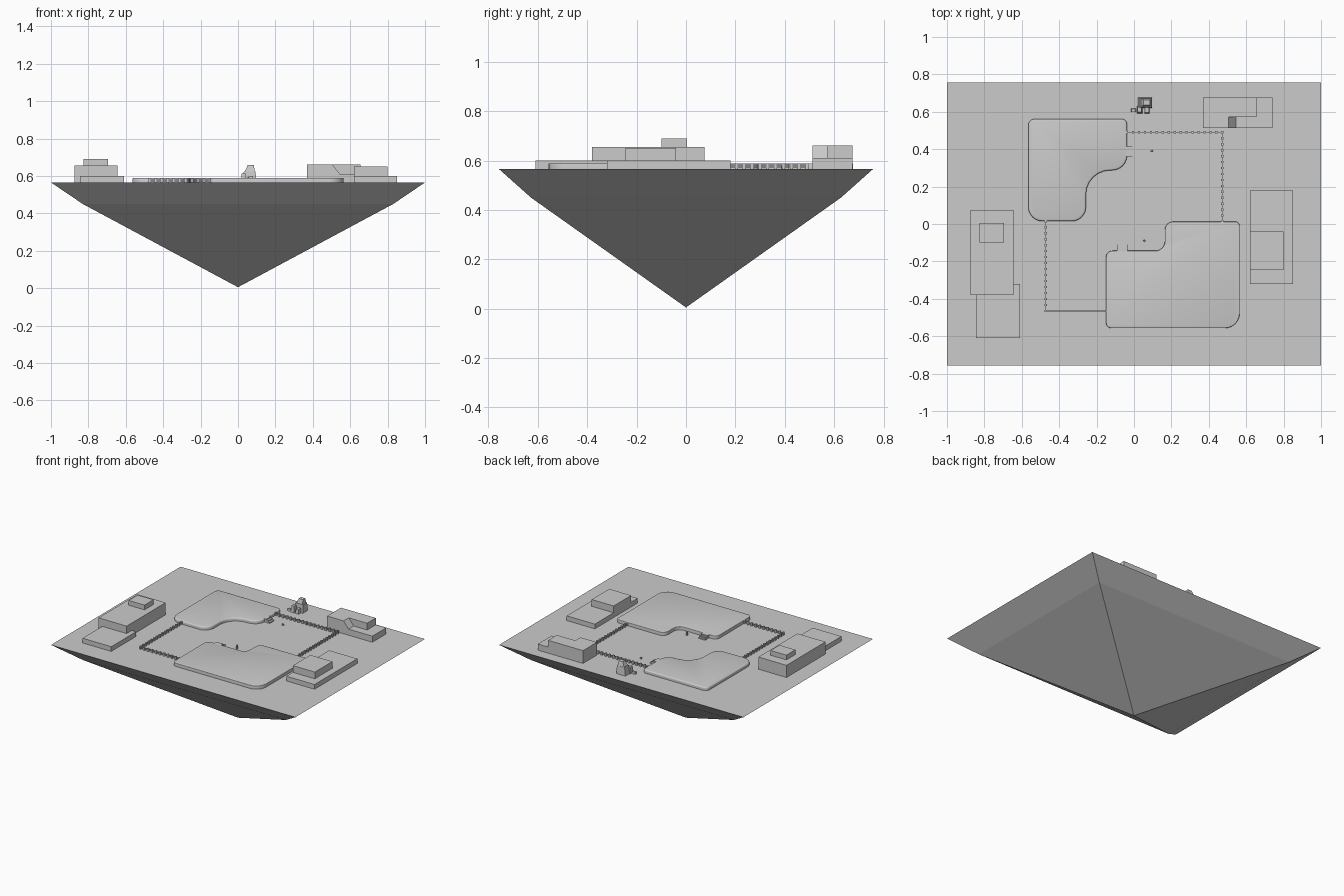
import bpy, bmesh, math
from mathutils import Vector

if "Cube" in bpy.data.objects:
    bpy.data.objects.remove(bpy.data.objects["Cube"])

G = 0.565  # ground level


def finish(name, bm, smooth=False):
    bmesh.ops.recalc_face_normals(bm, faces=bm.faces)
    me = bpy.data.meshes.new(name)
    bm.to_mesh(me)
    bm.free()
    ob = bpy.data.objects.new(name, me)
    bpy.context.collection.objects.link(ob)
    if smooth:
        bpy.ops.object.select_all(action='DESELECT')
        ob.select_set(True)
        bpy.context.view_layer.objects.active = ob
        bpy.ops.object.shade_smooth_by_angle(angle=math.radians(40))
    return ob


def add_box(bm, x0, x1, y0, y1, z0, z1, taper=1.0, lean=(0, 0)):
    vs = bmesh.ops.create_cube(bm, size=1)['verts']
    for v in vs:
        k = taper if v.co.z > 0 else 1
        dx, dy = lean if v.co.z > 0 else (0, 0)
        v.co = Vector(((x0 + x1) / 2 + v.co.x * k * (x1 - x0) + dx,
                       (y0 + y1) / 2 + v.co.y * k * (y1 - y0) + dy,
                       z1 if v.co.z > 0 else z0))


def box(name, *dims):
    bm = bmesh.new()
    add_box(bm, *dims)
    return finish(name, bm)


def prism(bm, pts, axis_vec):
    f = bm.faces.new([bm.verts.new(p) for p in pts])
    r = bmesh.ops.extrude_face_region(bm, geom=[f])
    vs = [e for e in r['geom'] if isinstance(e, bmesh.types.BMVert)]
    bmesh.ops.translate(bm, verts=vs, vec=axis_vec)


# Floating island: inverted pyramid with a flared rim
bm = bmesh.new()
tip = bm.verts.new((0, 0, 0.005))
corners = [(-1, -1), (1, -1), (1, 1), (-1, 1)]
low = [bm.verts.new((x * 0.83, y * 0.628, 0.45)) for x, y in corners]
rim = [bm.verts.new((x, y * 0.757, G)) for x, y in corners]
bm.faces.new(rim)
for i in range(4):
    j = (i + 1) % 4
    bm.faces.new((tip, low[j], low[i]))
    bm.faces.new((low[i], low[j], rim[j], rim[i]))
finish("island_base", bm)

# Stepped blocks around the edge
box("left_block_main", -0.875, -0.645, -0.38, 0.075, G, 0.655)
box("left_block_top", -0.825, -0.695, -0.10, 0.005, 0.655, 0.69)
box("left_block_low", -0.845, -0.61, -0.61, -0.32, G, 0.60)
box("right_block_low", 0.62, 0.85, -0.32, 0.18, G, 0.60)
box("right_block_top", 0.62, 0.80, -0.245, -0.04, 0.60, 0.65)
box("back_block_low", 0.37, 0.74, 0.513, 0.675, G, 0.61)

# L-shaped upper storey with a small ramp
bm = bmesh.new()
prism(bm, [(0.37, 0.513, 0.61), (0.505, 0.513, 0.61), (0.505, 0.573, 0.61),
           (0.655, 0.573, 0.61), (0.655, 0.675, 0.61), (0.37, 0.675, 0.61)], (0, 0, 0.05))
finish("back_block_top", bm)
bm = bmesh.new()
prism(bm, [(0.505, 0.513, 0.61), (0.545, 0.513, 0.61), (0.505, 0.513, 0.66)], (0, 0.06, 0))
finish("back_block_ramp", bm)


def round_outline(pts, seg=6):
    out = []
    n = len(pts)
    for i, (x, y, r) in enumerate(pts):
        p = Vector((x, y))
        a = (Vector(pts[i - 1][:2]) - p).normalized() * r
        b = (Vector(pts[(i + 1) % n][:2]) - p).normalized() * r
        for k in range(seg + 1):
            t = math.radians(90) * k / seg
            out.append(p + a * (1 - math.sin(t)) + b * (1 - math.cos(t)))
    return out


def plateau(name, pts, h=0.024, edge=0.009):
    bm = bmesh.new()
    prism(bm, [(p.x, p.y, G) for p in round_outline(pts)], (0, 0, h))
    top = [e for e in bm.edges if all(v.co.z > G + h / 2 for v in e.verts)]
    bmesh.ops.bevel(bm, geom=top, offset=edge, segments=3, affect='EDGES', profile=0.5)
    finish(name, bm, True)


# Raised plateaus: x, y, corner radius
plateau("plateau_back_left", [(-0.565, 0.015, 0.075), (-0.257, 0.015, 0.075),
                              (-0.257, 0.287, 0.13), (-0.037, 0.287, 0.08),
                              (-0.037, 0.562, 0.03), (-0.565, 0.562, 0.035)])
plateau("plateau_front_right", [(-0.15, -0.557, 0.03), (0.565, -0.557, 0.08),
                                (0.565, 0.013, 0.025), (0.165, 0.013, 0.045),
                                (0.165, -0.143, 0.05), (-0.15, -0.143, 0.035)],
        edge=0.004)


# Small stairs up to each plateau
bm = bmesh.new()
for i in range(3):
    add_box(bm, -0.05, 0.006 - i * 0.014, 0.362, 0.415, G, G + 0.008 * (i + 1))
finish("back_stairs", bm)
bm = bmesh.new()
for i in range(3):
    add_box(bm, -0.09, -0.035, -0.155, -0.095 - i * 0.014, G, G + 0.008 * (i + 1))
finish("front_stairs", bm)

# Thin marker posts
for name, x, y, h in (("front_marker", 0.055, -0.09, 0.03), ("back_marker", 0.095, 0.39, 0.012)):
    bm = bmesh.new()
    bmesh.ops.create_cone(bm, cap_ends=True, segments=8, radius1=0.006, radius2=0.005, depth=h)
    bmesh.ops.translate(bm, verts=bm.verts, vec=(x, y, G + h / 2))
    finish(name, bm)


# Post and rail fences
def fence(name, path, step=0.032):
    bm = bmesh.new()
    for (ax, ay), (bx, by) in zip(path, path[1:]):
        n = round(math.hypot(bx - ax, by - ay) / step)
        for i in range(n + 1):
            x, y = ax + (bx - ax) * i / n, ay + (by - ay) * i / n
            add_box(bm, x - .006, x + .006, y - .006, y + .006, G, 0.588)
        for z in (0.573, 0.582):
            add_box(bm, min(ax, bx) - .002, max(ax, bx) + .002,
                    min(ay, by) - .002, max(ay, by) + .002, z - .002, z + .002)
    finish(name, bm)


fence("fence_back", [(-0.037, 0.49), (0.472, 0.49), (0.472, 0.013)])
fence("fence_front", [(-0.472, 0.015), (-0.472, -0.465), (-0.15, -0.465)])

# Rock cluster at the back
bm = bmesh.new()
add_box(bm, 0.022, 0.096, 0.62, 0.677, G, 0.625, 0.85, (0.004, 0))
add_box(bm, 0.035, 0.09, 0.627, 0.672, 0.62, 0.658, 0.6, (0.006, 0))
add_box(bm, 0.015, 0.045, 0.592, 0.63, G, 0.612, 0.7)
add_box(bm, 0.055, 0.082, 0.592, 0.625, G, 0.60, 0.8)
add_box(bm, -0.016, 0.012, 0.598, 0.618, G, 0.58, 0.8)
finish("rocks", bm)
